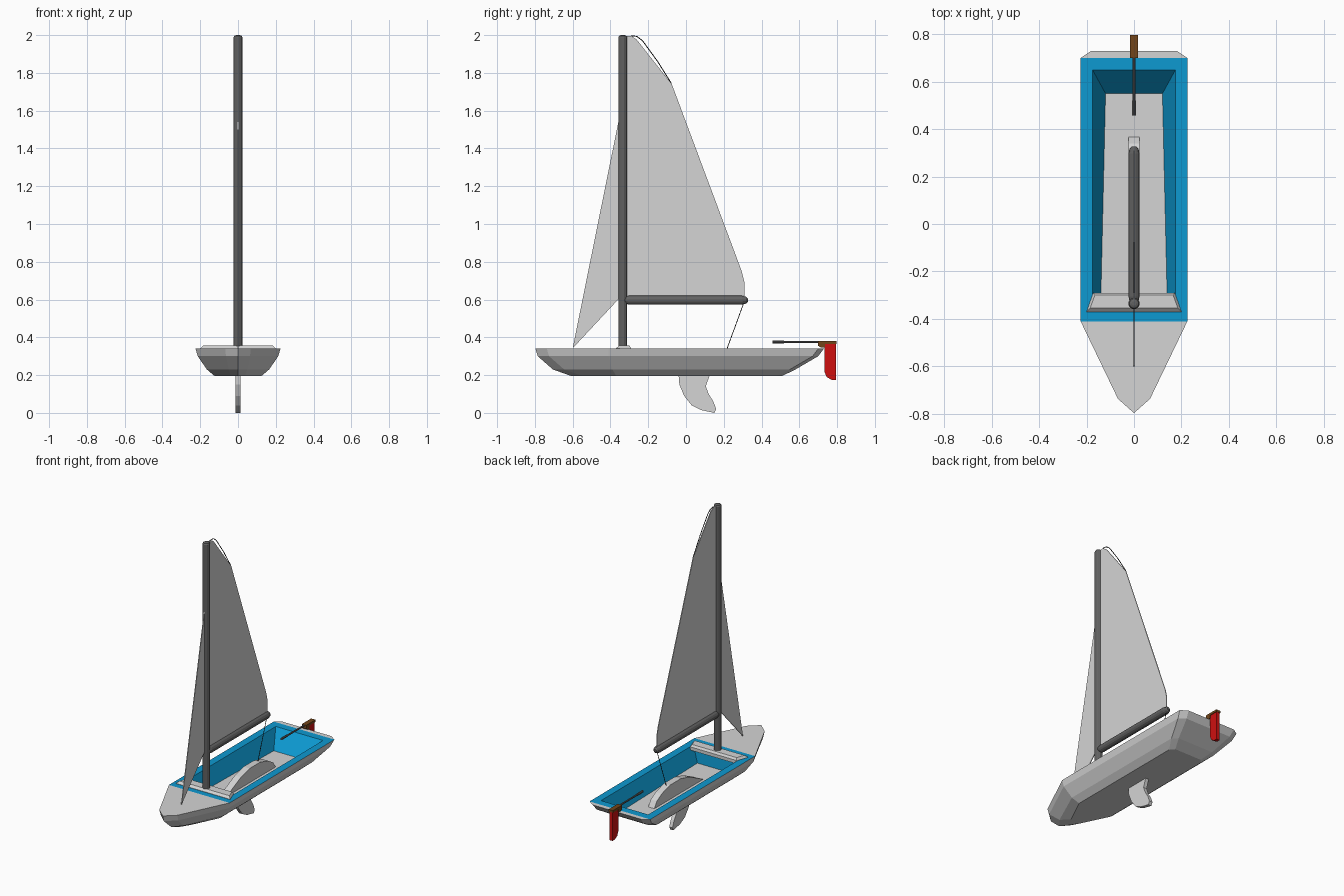
import bpy, bmesh, math
from mathutils import Vector

if "Cube" in bpy.data.objects:
    bpy.data.objects.remove(bpy.data.objects["Cube"])


def material(name, rgb):
    m = bpy.data.materials.new(name)
    m.diffuse_color = (*rgb, 1)
    m.use_nodes = True
    m.node_tree.nodes["Principled BSDF"].inputs["Base Color"].default_value = m.diffuse_color
    return m


GREY = material("light grey", (0.66, 0.66, 0.66))
BLUE = material("blue", (0.004, 0.32, 0.64))
DARK = material("dark grey", (0.12, 0.12, 0.12))
RED = material("red", (0.62, 0.005, 0.005))
BROWN = material("brown", (0.17, 0.06, 0.01))
BLACK = material("black", (0.01, 0.01, 0.01))


def finish(name, bm, *mats):
    bmesh.ops.recalc_face_normals(bm, faces=bm.faces)
    me = bpy.data.meshes.new(name)
    bm.to_mesh(me)
    bm.free()
    for m in mats:
        me.materials.append(m)
    ob = bpy.data.objects.new(name, me)
    bpy.context.collection.objects.link(ob)
    return ob


def bridge(bm, a, b, mat=0):
    n = len(a)
    for i in range(n):
        bm.faces.new((a[i], a[(i + 1) % n], b[(i + 1) % n], b[i])).material_index = mat


def loft(name, rings, mat):
    """Solid through a list of rings of points, capped at both ends."""
    bm = bmesh.new()
    vs = [[bm.verts.new(p) for p in r] for r in rings]
    for a, b in zip(vs, vs[1:]):
        bridge(bm, a, b)
    bm.faces.new(vs[0])
    bm.faces.new(vs[-1])
    return finish(name, bm, mat)


def plate(name, pts, thick, mat, x=0):
    """Side profile (y, z) given a thickness across x."""
    return loft(name, [[(x + s * thick / 2, y, z) for y, z in pts] for s in (-1, 1)], mat)


def rod(name, a, b, r, mat, sides=10, tip=0):
    """Round bar from a to b; tip is the length of its rounded ends."""
    a, b = Vector(a), Vector(b)
    length = (b - a).length
    q = (b - a).to_track_quat('Z', 'Y')
    prof = [(0, r), (length, r)]
    if tip:
        prof = [(0, r * .4), (tip * .3, r * .8), (tip, r),
                (length - tip, r), (length - tip * .3, r * .8), (length, r * .4)]
    ang = [2 * math.pi * (i + .5) / sides for i in range(sides)]
    return loft(name, [[a + q @ Vector((k * math.cos(t), k * math.sin(t), h)) for t in ang]
                       for h, k in prof], mat)


# Hull: stacked outlines (z, half width, bow y, shoulder y, stern y)
bm = bmesh.new()
rings = []
for z, w, bow, sh, st in [(.34, .225, -.797, -.41, .73), (.30, .213, -.785, -.41, .70),
                          (.23, .165, -.705, -.39, .58), (.196, .125, -.61, -.37, .51)]:
    right = [(.3 * w, bow + .06), (w, sh), (w, st - .03), (.8 * w, st)]
    pts = [(0, bow)] + right + [(-x, y) for x, y in reversed(right)]
    rings.append([bm.verts.new((x, y, z)) for x, y in pts])
for a, b in zip(rings, rings[1:]):
    bridge(bm, a, b)
bm.faces.new(rings[-1])
top = rings[0]
bm.faces.new([top[i] for i in (0, 1, 2, 7, 8)])      # bow deck
bm.faces.new(top[3:7])                               # stern deck
# Blue rim, cockpit walls and grey cockpit floor
rim = [bm.verts.new((x, y, .34)) for x, y in
       [(.175, -.33), (.175, .65), (-.175, .65), (-.175, -.33)]]
floor = [bm.verts.new((x, y, .23)) for x, y in
         [(.14, -.32), (.12, .55), (-.12, .55), (-.14, -.32)]]
bridge(bm, [top[i] for i in (2, 3, 6, 7)], rim, 1)
bridge(bm, rim, floor, 1)
bm.faces.new(floor)
finish("hull", bm, GREY, BLUE)

# Mast step across the front of the cockpit
loft("mast_thwart", [[(x, y, z) for x, y in
                      [(-a, f), (a, f), (b, k), (-b, k)]]
                     for z, a, f, b, k in [(.32, .2, -.37, .172, -.29), (.342, .2, -.37, .172, -.29),
                                           (.356, .185, -.355, .165, -.30)]], GREY)

# Centreboard trunk in the cockpit and board below the hull
plate("board_trunk", [(-.16, .225), (-.08, .265), (0, .302), (.09, .325), (.2, .325),
                      (.29, .30), (.34, .27), (.37, .225)], .045, GREY)
plate("centreboard", [(-.04, .21), (-.035, .15), (-.01, .09), (.03, .04), (.08, .015),
                      (.15, 0), (.16, .02), (.145, .06), (.12, .10), (.105, .14),
                      (.115, .17), (.13, .21)], .024, GREY)

# Spars
rod("mast", (0, -.335, .34), (0, -.335, 2.0), .024, DARK, 12, .012)
rod("boom", (0, -.335, .597), (0, .327, .597), .024, DARK, 12, .03)

# Sails
plate("mainsail", [(-.32, .61), (.31, .61), (.31, .69), (.295, .75), (-.075, 1.74),
                   (-.26, 1.975), (-.29, 1.995), (-.32, 1.995)], .005, GREY)
plate("jib", [(-.6, .342), (-.35, .61), (-.35, 1.58)], .005, GREY)

# Rigging lines
leech = [(-.29, 1.997), (-.26, 1.993), (-.23, 1.97), (-.15, 1.86), (-.078, 1.745)]
for i, (p, q) in enumerate(zip(leech, leech[1:])):
    rod(f"top_line_{i}", (0, *p), (0, *q), .0025, BLACK, 5)
rod("mainsheet", (0, .305, .58), (0, .21, .32), .002, BLACK, 5)

# Rudder, its head and the tiller
plate("rudder", [(.732, .37), (.795, .37), (.795, .175), (.77, .175), (.745, .19), (.732, .22)],
      .024, RED)
plate("rudder_head", [(.70, .355), (.70, .38), (.797, .38), (.797, .365), (.735, .365),
                      (.735, .345), (.715, .345)], .032, BROWN)
rod("tiller", (0, .46, .376), (0, .73, .374), .006, DARK, 8)
rod("tiller_grip", (0, .458, .376), (0, .52, .3755), .008, DARK, 8)
